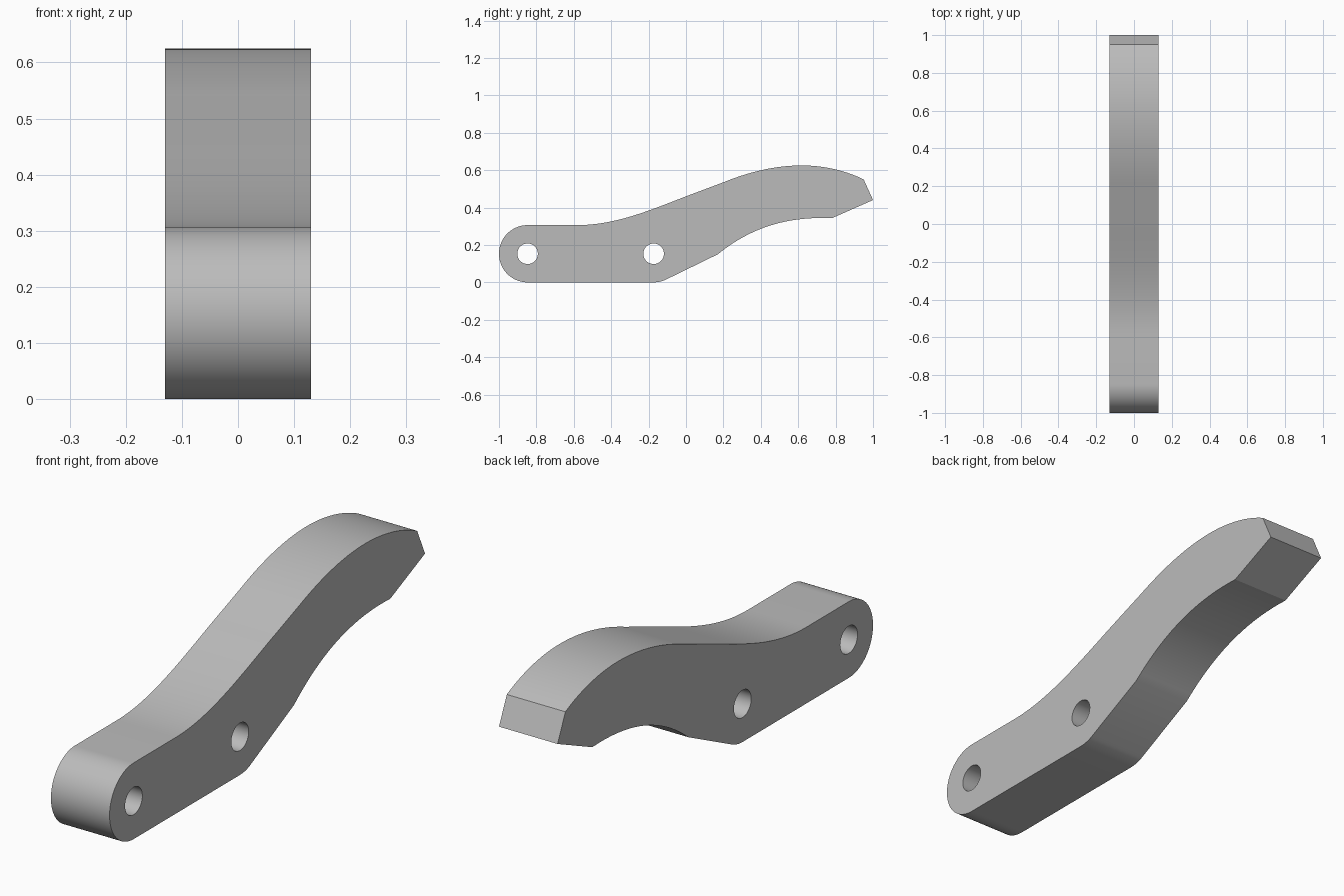
import bpy, bmesh, math
from mathutils import Vector
from mathutils.geometry import interpolate_bezier

cube = bpy.data.objects.get("Cube")
if cube:
    bpy.data.objects.remove(cube, do_unlink=True)

HALF_WIDTH = 0.13
RADIUS = 0.153
HOLE_RADIUS = 0.055
FRONT_PIVOT = (-0.847, RADIUS)
MIDDLE_PIVOT = (-0.173, RADIUS)


def arc(centre, radius, start, end, steps):
    """Points on an arc in the side plane, angles in degrees."""
    angles = [math.radians(start + (end - start) * i / steps) for i in range(steps + 1)]
    return [(centre[0] + radius * math.cos(a), centre[1] + radius * math.sin(a)) for a in angles]


def bezier(a, b, c, d, steps=20):
    pts = interpolate_bezier(*[Vector((*p, 0)) for p in (a, b, c, d)], steps)
    return [(p.x, p.y) for p in pts]


# Side profile: rounded front end, bent underside, tip, curved top
outline = arc(FRONT_PIVOT, RADIUS, 90, 270, 40)
outline += arc(MIDDLE_PIVOT, RADIUS, -90, -63, 8)
outline += bezier((0.17, 0.15), (0.33, 0.28), (0.52, 0.355), (0.78, 0.343))
outline += [(1.0, 0.44)]
outline += bezier((0.95, 0.55), (0.85, 0.6), (0.73, 0.625), (0.62, 0.625))
outline += bezier((0.62, 0.625), (0.48, 0.625), (0.34, 0.592), (0.2, 0.535))[1:]
outline += bezier((0, 0.46), (-0.19, 0.386), (-0.38, 0.306), (-0.58, 0.306))

# The two pin holes
holes = [arc(p, HOLE_RADIUS, 0, 360, 40)[:-1] for p in (FRONT_PIVOT, MIDDLE_PIVOT)]

# Fill the profile around the holes and extrude it across the width
bm = bmesh.new()
for loop in [outline] + holes:
    verts = [bm.verts.new((-HALF_WIDTH, y, z)) for y, z in loop]
    for i, v in enumerate(verts):
        bm.edges.new((v, verts[i - 1]))
bmesh.ops.triangle_fill(bm, edges=bm.edges[:], use_beauty=True)
extruded = bmesh.ops.extrude_face_region(bm, geom=bm.faces[:], use_keep_orig=True)
moved = [g for g in extruded["geom"] if isinstance(g, bmesh.types.BMVert)]
bmesh.ops.translate(bm, verts=moved, vec=(2 * HALF_WIDTH, 0, 0))
bmesh.ops.recalc_face_normals(bm, faces=bm.faces[:])

mesh = bpy.data.meshes.new("lever_arm")
bm.to_mesh(mesh)
bm.free()
lever = bpy.data.objects.new("lever_arm", mesh)
bpy.context.collection.objects.link(lever)

# Plain grey finish
grey = bpy.data.materials.new("plain_grey")
grey.use_nodes = True
colour = (0.5, 0.5, 0.5, 1)
grey.diffuse_color = colour
grey.node_tree.nodes["Principled BSDF"].inputs["Base Color"].default_value = colour
mesh.materials.append(grey)

# Smooth curved walls with crisp rims
bpy.context.view_layer.objects.active = lever
lever.select_set(True)
bpy.ops.object.shade_smooth_by_angle(angle=math.radians(15))
